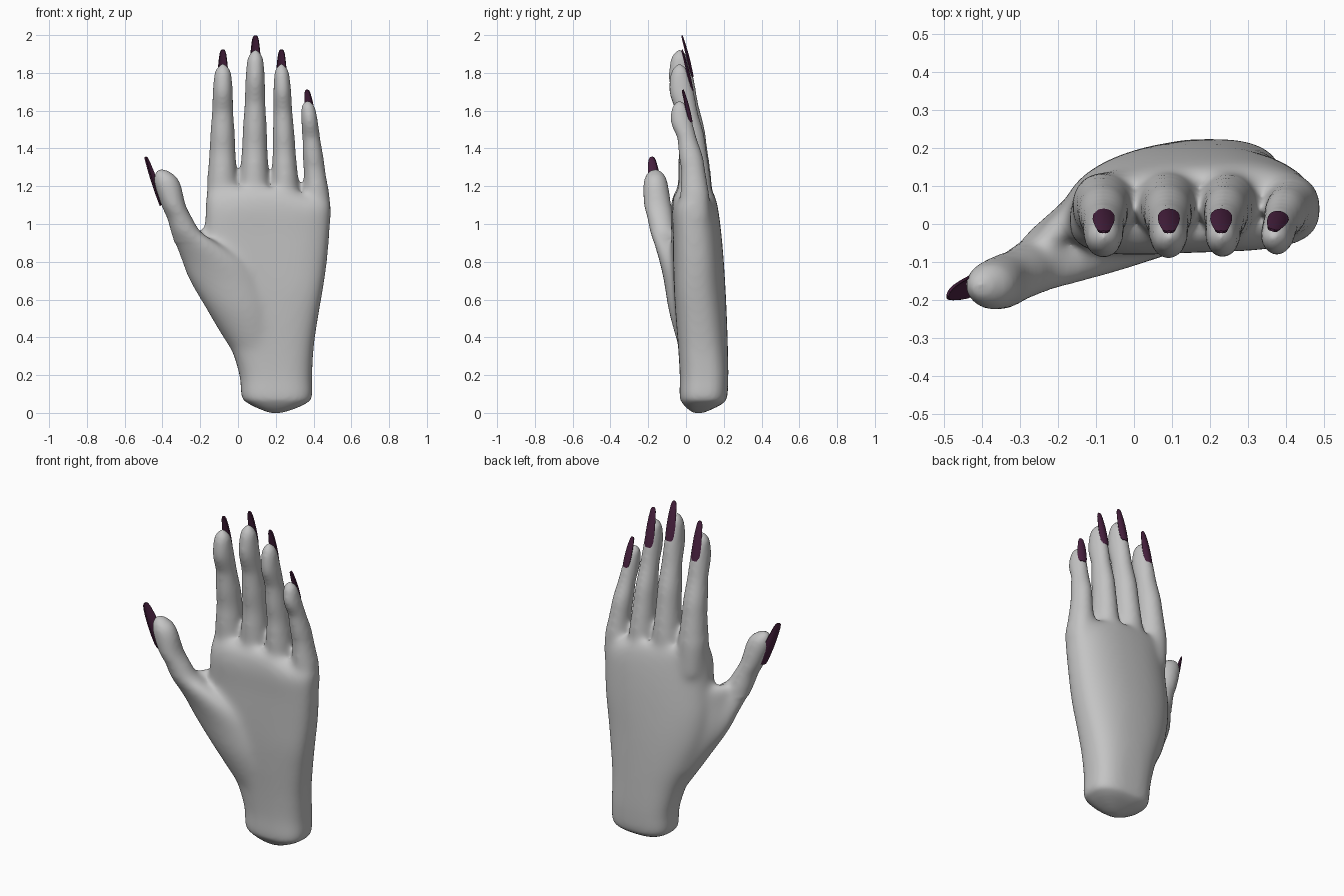
import bpy, bmesh, math
from mathutils import Vector

if "Cube" in bpy.data.objects:
    bpy.data.objects.remove(bpy.data.objects["Cube"])


def material(name, rgb):
    m = bpy.data.materials.new(name)
    m.diffuse_color = (*rgb, 1)
    m.use_nodes = True
    m.node_tree.nodes["Principled BSDF"].inputs["Base Color"].default_value = m.diffuse_color
    return m


SKIN = material("pale_grey", (0.55, 0.55, 0.55))
POLISH = material("dark_plum", (0.065, 0.015, 0.05))


def smooth_rows(rows, steps=4):
    """Catmull-Rom interpolation between cross-section rows."""
    out = []
    for i in range(len(rows) - 1):
        p = [rows[max(0, min(len(rows) - 1, i + k))] for k in (-1, 0, 1, 2)]
        for s in range(steps):
            t = s / steps
            out.append([0.5 * (2 * b + (c - a) * t + (2 * a - 5 * b + 4 * c - d) * t ** 2
                               + (3 * b - a - 3 * c + d) * t ** 3)
                        for a, b, c, d in zip(*p)])
    return out + [list(rows[-1])]


def tube(bm, rows, power=2.0, sides=40):
    """Closed loft through rows of (z, x, y, half width, half depth, arch, tilt)."""
    rings = []
    for z, x, y, rx, ry, arch, tilt in smooth_rows(rows):
        rx, ry = max(rx, 0.004), max(ry, 0.004)
        ring = []
        for k in range(sides):
            a = 2 * math.pi * k / sides
            c, s = math.cos(a), math.sin(a)
            u = math.copysign(abs(c) ** (2 / power), c)
            v = math.copysign(abs(s) ** (2 / power), s)
            ring.append(bm.verts.new((x + rx * u, y + ry * v - arch * u * u + tilt * u, z)))
        rings.append(ring)
    for a, b in zip(rings, rings[1:]):
        for k in range(sides):
            n = (k + 1) % sides
            bm.faces.new((a[k], a[n], b[n], b[k]))
    bm.faces.new(rings[0][::-1])
    bm.faces.new(rings[-1])


hand = bmesh.new()

# Wrist and palm: z, left, right, front, back, arch of the knuckles, tilt
palm = [(0, .17, .23, .04, .09, 0, 0), (.02, .115, .295, .01, .14, 0, 0),
        (.05, .055, .36, -.018, .195, 0, 0), (.085, .02, .391, -.033, .218, 0, 0),
        (.2, .008, .392, -.033, .224, 0, 0), (.35, -.04, .402, -.042, .222, .01, 0),
        (.5, -.11, .424, -.055, .217, .02, .004), (.65, -.165, .45, -.065, .21, .03, .008),
        (.8, -.185, .472, -.07, .20, .03, .012), (.95, -.177, .485, -.072, .187, .03, .012),
        (1.08, -.172, .492, -.076, .17, .027, .012), (1.16, -.168, .49, -.062, .15, .018, .008),
        (1.195, -.15, .47, -.035, .122, .01, 0)]
tube(hand, [(z, (l + r) / 2, (f + b) / 2, (r - l) / 2, (b - f) / 2, k, t)
            for z, l, r, f, b, k, t in palm], 2.7)
for v in hand.verts:  # the palm's top edge drops towards the little finger
    if v.co.z > 1.05:
        v.co.z -= 0.4 * (v.co.z - 1.05) * min(1, max(0, (v.co.x - .22) / .15))

# Thumb with its muscle running down to the wrist
thumb = [(.25, .12, .09, .10, .10), (.4, .07, .06, .15, .115),
         (.55, .005, .012, .175, .106), (.7, -.075, -.028, .185, .09),
         (.8, -.135, -.058, .165, .083), (.9, -.222, -.10, .115, .072),
         (.96, -.275, -.12, .08, .071), (1.03, -.307, -.135, .068, .069),
         (1.1, -.341, -.15, .065, .072), (1.2, -.37, -.16, .069, .066),
         (1.25, -.385, -.162, .058, .054), (1.28, -.40, -.163, .032, .03),
         (1.29, -.405, -.163, .008, .008)]
tube(hand, [(*row, 0, 0) for row in thumb])

# Web slanting from the thumb to the back of the palm
tube(hand, [(.45, -.02, .07, .09, .10, 0, .02), (.6, -.085, .04, .11, .09, 0, .04),
            (.75, -.155, .01, .115, .07, 0, .065), (.87, -.19, -.01, .095, .055, 0, .07),
            (.94, -.20, -.015, .07, .045, 0, .06), (.97, -.20, -.015, .03, .02, 0, .02)])

# Finger shape: position along length, width factor, y centre, half depth
SHAPE = [(-.25, .95, .052, .088), (.0, 1.05, .048, .092), (.06, 1.04, .046, .09),
         (.15, .95, .042, .084), (.28, .87, .037, .075), (.42, .82, .025, .073),
         (.55, .74, .011, .063), (.62, .71, .002, .06), (.76, .67, -.022, .067),
         (.88, .60, -.031, .056), (.95, .47, -.033, .040), (1, .10, -.035, .010)]
# name: base x, tip x, base z, top z, base half width, depth factor
FINGERS = {"index": (-.083, -.08, 1.2, 1.85, .079, .98),
           "middle": (.087, .092, 1.2, 1.925, .077, 1),
           "ring": (.25, .23, 1.2, 1.85, .070, .97),
           "little": (.418, .368, 1.15, 1.655, .066, .86)}
for bx, tx, bz, tz, w, d in FINGERS.values():
    tube(hand, [(bz + (tz - bz) * t, bx + (tx - bx) * t, y, w * f, r * d, 0, 0)
                for t, f, y, r in SHAPE])

# Fuse the parts into one smooth skin
bmesh.ops.recalc_face_normals(hand, faces=hand.faces)
mesh = bpy.data.meshes.new("hand")
hand.to_mesh(mesh)
hand.free()
obj = bpy.data.objects.new("hand", mesh)
bpy.context.collection.objects.link(obj)
bpy.context.view_layer.objects.active = obj
obj.select_set(True)
fuse = obj.modifiers.new("fuse", 'REMESH')
fuse.mode = 'VOXEL'
fuse.voxel_size = 0.01
bpy.ops.object.modifier_apply(modifier="fuse")

# Blend the joins of palm, web and finger roots more strongly than the fingertips
blend = obj.vertex_groups.new(name="palm_blend")
for v in obj.data.vertices:
    x, y, z = v.co
    weight = min(1, max(0, (z - .2) / .15)) * min(1, max(0, (1.32 - z) / .12))
    if z > .9:
        weight *= min(1, max(0, (x + .30) / .1))
    if weight > 0:
        blend.add([v.index], weight, 'REPLACE')
for name, count, group in (("soften", 12, ""), ("soften_joins", 60, "palm_blend")):
    mod = obj.modifiers.new(name, 'SMOOTH')
    mod.factor = 0.5
    mod.iterations = count
    mod.vertex_group = group
    bpy.ops.object.modifier_apply(modifier=name)
bpy.ops.object.shade_smooth()
obj.data.materials.clear()
obj.data.materials.append(SKIN)


def nail(name, base, tip, normal, half):
    """Long curved nail plate, tapered and rounded at the tip."""
    base, tip, normal = Vector(base), Vector(tip), Vector(normal)
    along = (tip - base).normalized()
    side = along.cross(normal).normalized()
    normal = side.cross(along).normalized()
    widths = [(0, .6), (.05, .85), (.15, .97), (.35, 1), (.55, .92),
              (.75, .76), (.9, .60), (.97, .42), (1, .18)]
    bm = bmesh.new()
    rows = []
    for t, f in widths:
        row = []
        for k in range(9):
            s = (k / 4 - 1) * f
            bend = 0.02 * t * (1 - t) - 0.42 * half * s * s
            row.append(bm.verts.new(base.lerp(tip, t) + side * (s * half) + normal * bend))
        rows.append(row)
    for a, b in zip(rows, rows[1:]):
        for k in range(8):
            bm.faces.new((a[k], a[k + 1], b[k + 1], b[k]))
    bmesh.ops.recalc_face_normals(bm, faces=bm.faces)
    me = bpy.data.meshes.new(name)
    bm.to_mesh(me)
    bm.free()
    me.materials.append(POLISH)
    ob = bpy.data.objects.new(name, me)
    bpy.context.collection.objects.link(ob)
    plate = ob.modifiers.new("thickness", 'SOLIDIFY')
    plate.thickness = 0.007
    plate.offset = 0
    bpy.ops.object.select_all(action='DESELECT')
    ob.select_set(True)
    bpy.context.view_layer.objects.active = ob
    bpy.ops.object.modifier_apply(modifier="thickness")
    bpy.ops.object.shade_smooth_by_angle(angle=math.radians(40))


# Finger nails
for name, (bx, tx, bz, tz, w, d) in FINGERS.items():
    little = name == "little"
    length = .17 if little else .22
    top = tz + (.055 if little else .073)
    nail(name + "_nail", (tx + (.02 if little else 0), .030 if little else .037, top - length),
         (tx - (.003 if little else 0), -.016 if little else -.021, top),
         (.3 if little else 0, 1, .2), .025 if little else .027)

# Thumb nail
nail("thumb_nail", (-.408, -.147, 1.10), (-.49, -.183, 1.355), (-1, .45, -.3), .036)
